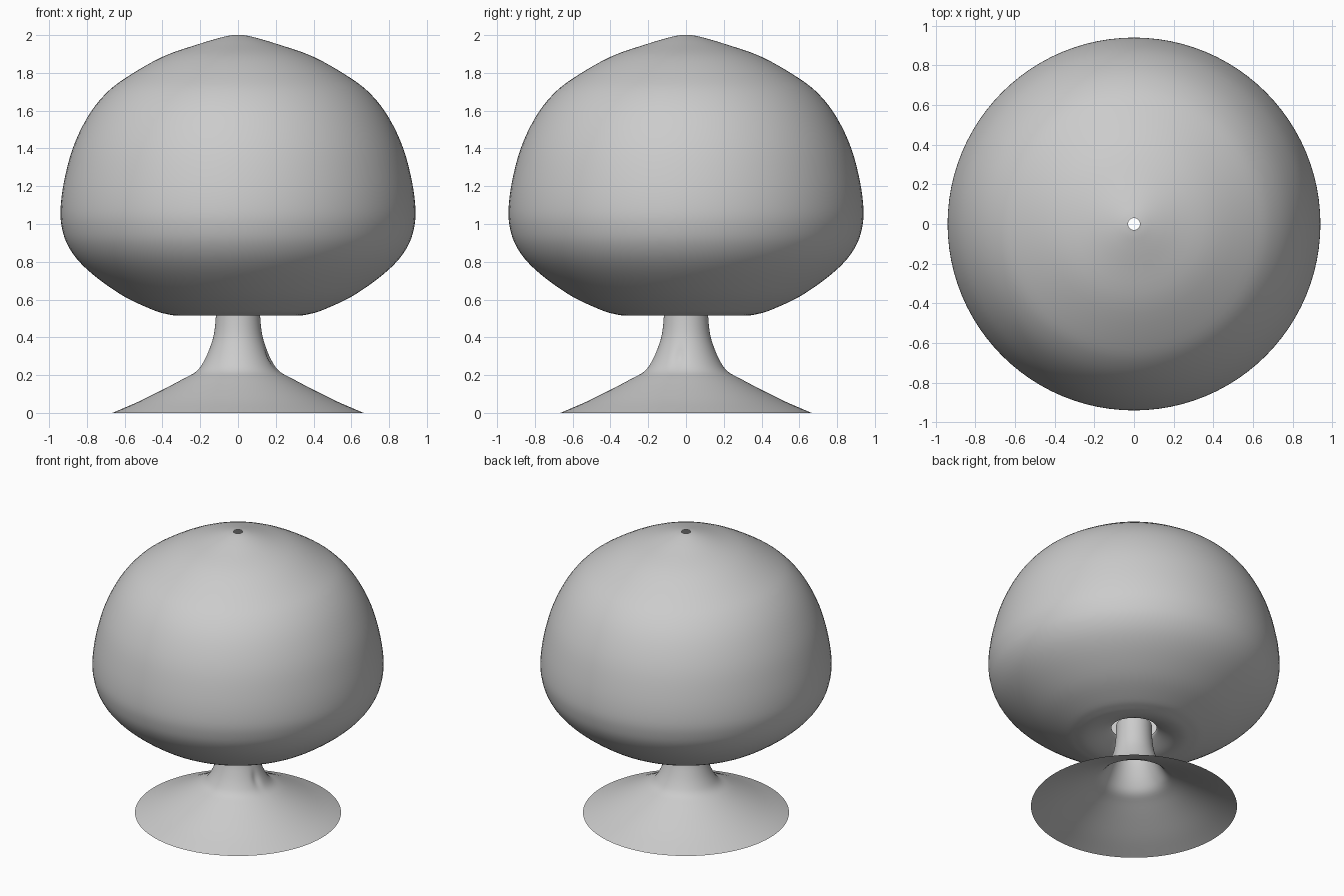
import bpy, bmesh, math
from mathutils import Vector

if "Cube" in bpy.data.objects:
    bpy.data.objects.remove(bpy.data.objects["Cube"])


def smooth_profile(points, steps=4):
    """Catmull-Rom curve through (radius, height) points."""
    p = [Vector(q) for q in points]
    p = [2 * p[0] - p[1]] + p + [2 * p[-1] - p[-2]]
    out = []
    for a, b, c, d in zip(p, p[1:], p[2:], p[3:]):
        for i in range(steps):
            t = i / steps
            out.append(0.5 * (2 * b + (c - a) * t + (2 * a - 5 * b + 4 * c - d) * t * t
                              + (3 * b - a - 3 * c + d) * t ** 3))
    return out + [p[-2]]


def revolve(name, profile, sides=96, warp=None):
    """Open surface of revolution around z."""
    bm = bmesh.new()
    rings = []
    for r, z in profile:
        ring = []
        for i in range(sides):
            a = 2 * math.pi * i / sides
            q = r - (warp(a, z) if warp else 0)
            ring.append(bm.verts.new((q * math.cos(a), q * math.sin(a), z)))
        rings.append(ring)
    for lo, hi in zip(rings, rings[1:]):
        for i in range(sides):
            j = (i + 1) % sides
            bm.faces.new((lo[i], lo[j], hi[j], hi[i]))
    me = bpy.data.meshes.new(name)
    bm.to_mesh(me)
    bm.free()
    ob = bpy.data.objects.new(name, me)
    bpy.context.collection.objects.link(ob)
    for f in me.polygons:
        f.use_smooth = True
    return ob


# Mushroom shade: curled-in underside with a stem hole, small vent on top
revolve("shade", smooth_profile([
    (0.145, 0.585), (0.155, 0.57), (0.20, 0.545), (0.26, 0.523), (0.32, 0.515),
    (0.38, 0.524), (0.45, 0.545), (0.60, 0.615), (0.74, 0.71), (0.84, 0.80),
    (0.90, 0.885), (0.93, 0.97), (0.94, 1.07), (0.922, 1.22), (0.875, 1.40),
    (0.80, 1.56), (0.71, 1.68), (0.60, 1.77), (0.40, 1.885), (0.20, 1.955),
    (0.08, 1.99), (0.03, 2.0)]))


# Hollow flared foot and stem, with the slight dent on its right side
def dent(a, z):
    a = (a + 0.2 + math.pi) % (2 * math.pi) - math.pi
    return 0.012 * math.exp(-(a / 0.16) ** 2 - ((z - 0.29) / 0.05) ** 2)


revolve("stem_and_foot", smooth_profile([
    (0.665, 0.0), (0.53, 0.058), (0.40, 0.122), (0.29, 0.18), (0.22, 0.22),
    (0.18, 0.275), (0.147, 0.35), (0.127, 0.42), (0.117, 0.515), (0.115, 0.60)]), warp=dent)
